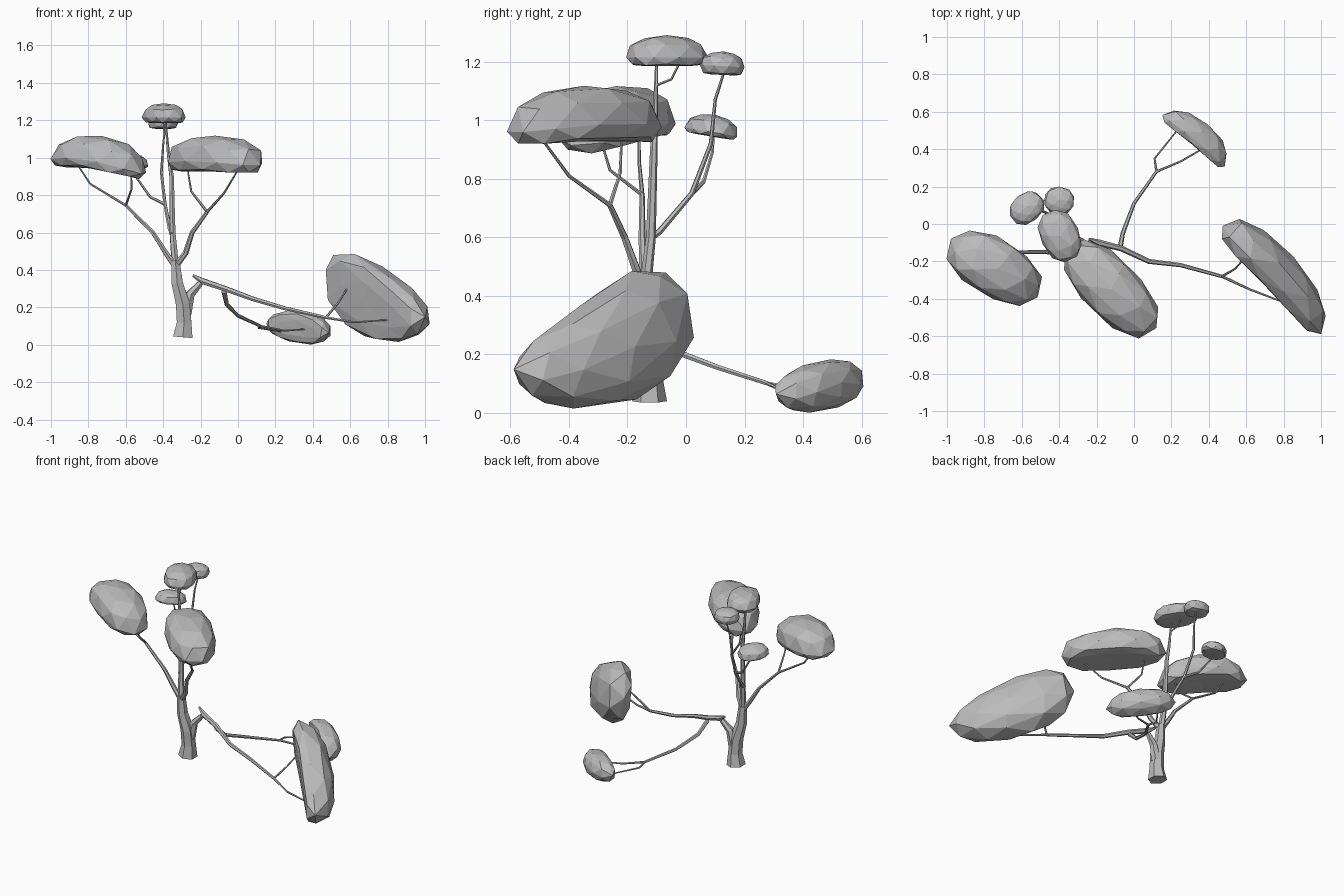
import bpy, bmesh, random
from mathutils import Vector, Matrix

cube = bpy.data.objects.get("Cube")
if cube:
    bpy.data.objects.remove(cube, do_unlink=True)

random.seed(4)

grey = bpy.data.materials.new("plain_grey")
grey.use_nodes = True
colour = (0.5, 0.5, 0.5, 1)
grey.diffuse_color = colour
grey.node_tree.nodes["Principled BSDF"].inputs["Base Color"].default_value = colour


def link(name, data):
    obj = bpy.data.objects.new(name, data)
    bpy.context.collection.objects.link(obj)
    data.materials.append(grey)
    return obj


def canopy(name, centre, along, up, length, width, rise, drop, bend=0.0, bow=0.0, taper=0.0):
    """Faceted leaf pad: domed on the 'up' side, nearly flat below."""
    n = Vector(up).normalized()
    l = Vector(along)
    l = (l - n * l.dot(n)).normalized()
    frame = Matrix((l, n.cross(l), n)).transposed()
    bm = bmesh.new()
    bmesh.ops.create_icosphere(bm, subdivisions=2, radius=1)
    bm.transform(Matrix.Rotation(random.uniform(0, 1), 4, "Z"))
    for v in bm.verts:
        x, y, z = v.co * random.uniform(0.97, 1.03)
        # flatten the underside and fill out the shoulder and the rim
        z = z ** 0.8 * rise if z > 0 else -min(1, -z * 1.7) * drop
        x, y = (abs(c) ** 0.88 * (1 if c > 0 else -1) for c in (x, y))
        local = Vector((x * length, y * width * (1 - taper * x) - bow * x * x, z - bend * x * x))
        v.co = frame @ local + Vector(centre)
    mesh = bpy.data.meshes.new(name)
    bm.to_mesh(mesh)
    bm.free()
    link(name, mesh)


def branch(name, points, start, end):
    """Tapering angular limb through the given points."""
    curve = bpy.data.curves.new(name, "CURVE")
    curve.dimensions = "3D"
    curve.bevel_depth = 1
    curve.bevel_resolution = 1
    curve.use_fill_caps = True
    spline = curve.splines.new("POLY")
    spline.use_smooth = False
    spline.points.add(len(points) - 1)
    for i, (p, co) in enumerate(zip(spline.points, points)):
        p.co = (*co, 1)
        p.radius = start + (end - start) * i / (len(points) - 1)
    return link(name, curve)


# Trunk and its flared foot
trunk = branch("trunk", [(-.295, -.125, .04), (-.288, -.125, .12), (-.295, -.13, .22),
                         (-.325, -.14, .33), (-.335, -.14, .45)], .06, .026)
trunk.data.splines[0].points[1].radius = .045
branch("trunk_stub", [(-.28, -.12, .17), (-.255, -.115, .27), (-.2, -.105, .33)], .034, .017)
branch("centre_stem", [(-.335, -.14, .42), (-.35, -.12, .6), (-.355, -.11, .9),
                       (-.372, -.105, 1.02), (-.388, -.1, 1.21)], .021, .005)
branch("centre_twig", [(-.38, -.1, 1.12), (-.395, -.05, 1.14), (-.4, -.02, 1.2)], .005, .004)

# Left and front boughs
fork = (-.335, -.14, .42)
side_knot = (-.6, -.15, .745)
branch("side_bough", [fork, (-.385, -.145, .49), (-.455, -.15, .6), side_knot], .018, .009)
branch("side_twig_outer", [side_knot, (-.79, -.16, .86), (-.87, -.16, .98)], .008, .004)
branch("side_twig_inner", [side_knot, (-.57, -.26, .83), (-.57, -.29, .93)], .007, .004)
front_knot = (-.165, -.26, .71)
branch("front_bough", [fork, (-.28, -.17, .49), (-.245, -.21, .6), front_knot], .018, .01)
branch("front_twig_outer", [front_knot, (-.075, -.4, .81), (.015, -.51, .96)], .008, .004)
branch("front_twig_inner", [front_knot, (-.25, -.225, .82), (-.27, -.22, .94)], .008, .004)

# Rear bough
rear_knot = (-.39, .02, .75)
branch("rear_bough", [(-.352, -.13, .59), (-.365, -.09, .62), rear_knot, (-.41, .085, .92),
                      (-.4, .1, 1.07), (-.388, .135, 1.18)], .013, .004)
branch("rear_twig", [rear_knot, (-.47, .06, .79), (-.54, .09, .89), (-.57, .095, .96)], .009, .004)

# Long low limb and its rear offshoot
low_knot = (.47, -.28, .145)
limb = branch("low_limb", [(-.24, -.08, .37), (-.19, -.1, .34), (-.07, -.13, .3), (.08, -.2, .245),
                           (.25, -.22, .195), low_knot], .02, .009)
limb.data.splines[0].points[0].radius = .007
branch("low_twig_outer", [low_knot, (.62, -.35, .12), (.83, -.43, .135)], .008, .004)
branch("low_twig_inner", [low_knot, (.54, -.24, .23), (.62, -.15, .36)], .007, .004)
back_knot = (.12, .28, .1)
branch("back_limb", [(-.075, -.13, .285), (-.06, -.05, .215), (0, .11, .155), back_knot], .014, .008)
branch("back_twig_outer", [back_knot, (.11, .35, .09), (.23, .5, .07)], .007, .004)
branch("back_twig_inner", [back_knot, (.25, .335, .075), (.38, .41, .085)], .007, .004)

# Leaf pads
canopy("side_canopy", (-.745, -.235, .985), (.86, -.51, -.13), (.13, -.03, 1), .28, .155, .135, .045, .035)
canopy("front_canopy", (-.122, -.345, .985), (.7, -.71, .03), (0, -.03, 1), .33, .155, .135, .055, .02)
canopy("top_canopy", (-.395, -.065, 1.215), (.4, -.85, 0), (0, 0, 1), .145, .105, .075, .03)
canopy("top_back_canopy", (-.4, .125, 1.185), (1, -.3, .02), (0, .05, 1), .08, .075, .05, .03)
canopy("rear_canopy", (-.573, .085, .96), (.6, .5, -.05), (0, .17, 1), .1, .08, .06, .015)
canopy("low_canopy", (.742, -.27, .212), (.5, -.61, -.3), (.75, .65, .1), .41, .19, .145, .06, .02, .05, .25)
canopy("back_canopy", (.332, .46, .092), (.76, -.62, -.12), (.63, .74, .12), .215, .085, .095, .035, .02)
